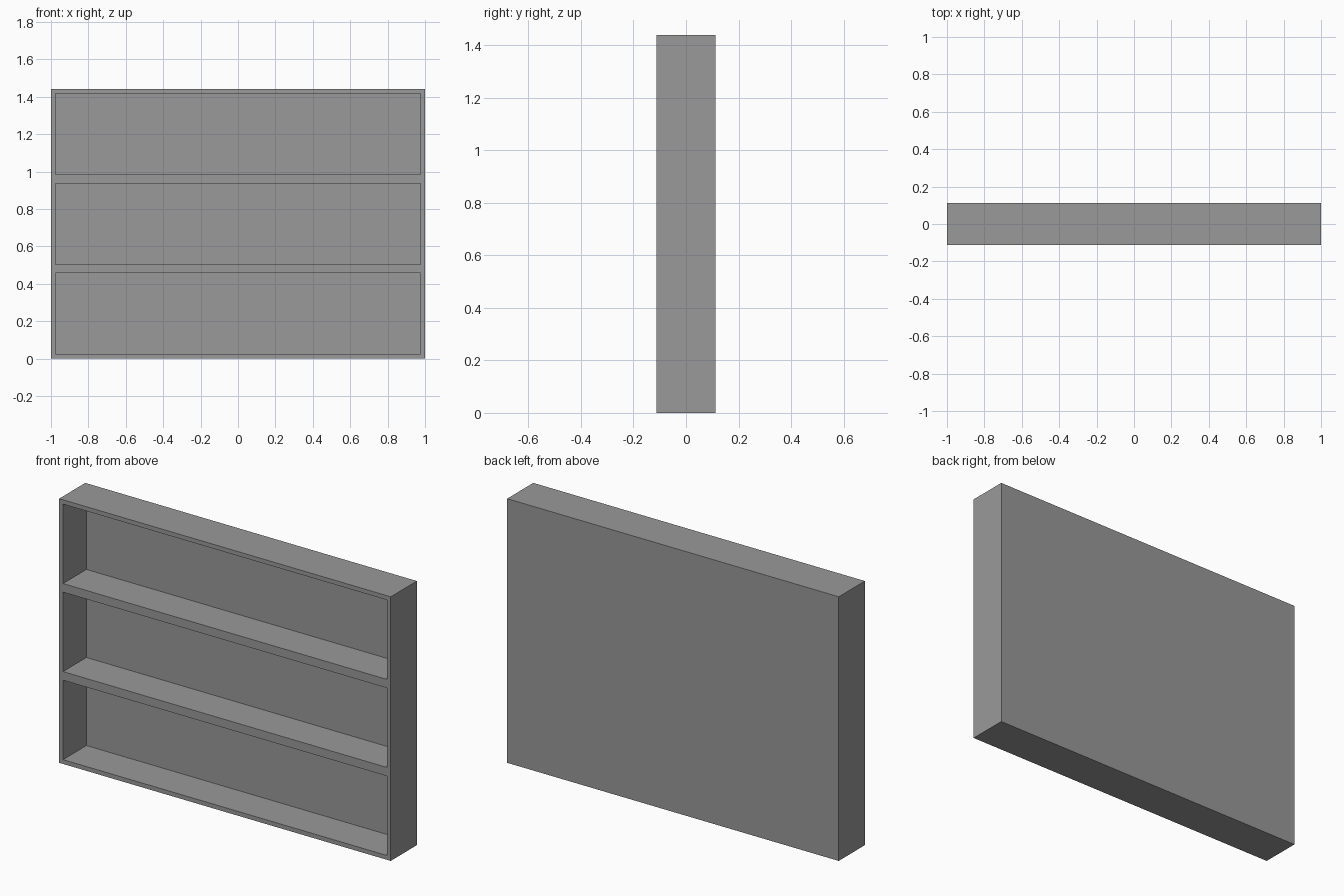
import bpy
import bmesh
from mathutils import Vector

WIDTH, DEPTH, HEIGHT = 2.0, 0.225, 1.44
BAYS = 3
BOARD = 0.0235

old = bpy.data.objects.get("Cube")
if old:
    bpy.data.objects.remove(old, do_unlink=True)

# Painted grey board material
grey = bpy.data.materials.new("grey board")
grey.use_nodes = True
colour = (0.32, 0.32, 0.32, 1)
grey.diffuse_color = colour
grey.node_tree.nodes["Principled BSDF"].inputs["Base Color"].default_value = colour

# Solid block for the cabinet
bm = bmesh.new()
bmesh.ops.create_cube(bm, size=1)
bmesh.ops.scale(bm, vec=(WIDTH, DEPTH, HEIGHT), verts=bm.verts)
bmesh.ops.translate(bm, vec=(0, 0, HEIGHT / 2), verts=bm.verts)

# Divide it into equal bays
for i in range(1, BAYS):
    bmesh.ops.bisect_plane(bm, geom=bm.verts[:] + bm.edges[:] + bm.faces[:],
                           plane_co=(0, 0, HEIGHT * i / BAYS), plane_no=(0, 0, 1))

# Frame each bay, then push its front in to the back panel
bm.normal_update()
openings = [f for f in bm.faces if f.normal.y < -0.9]
bmesh.ops.inset_individual(bm, faces=openings, thickness=BOARD, use_even_offset=True)
for face in openings:
    pushed = bmesh.ops.extrude_discrete_faces(bm, faces=[face])["faces"][0]
    bmesh.ops.translate(bm, vec=Vector((0, DEPTH - BOARD, 0)), verts=pushed.verts)

# Merge the divided outer walls back into clean panels
bm.normal_update()
seams = [e for e in bm.edges if len(e.link_faces) == 2
         and abs(e.link_faces[0].normal.x) + abs(e.link_faces[0].normal.y) > 0.9
         and e.calc_face_angle() < 0.01
         and e.link_faces[0].normal.y > -0.9]
bmesh.ops.dissolve_edges(bm, edges=seams, use_verts=False)
bmesh.ops.recalc_face_normals(bm, faces=bm.faces)

mesh = bpy.data.meshes.new("shelf_cabinet")
bm.to_mesh(mesh)
bm.free()
mesh.materials.append(grey)
cabinet = bpy.data.objects.new("shelf_cabinet", mesh)
bpy.context.collection.objects.link(cabinet)
